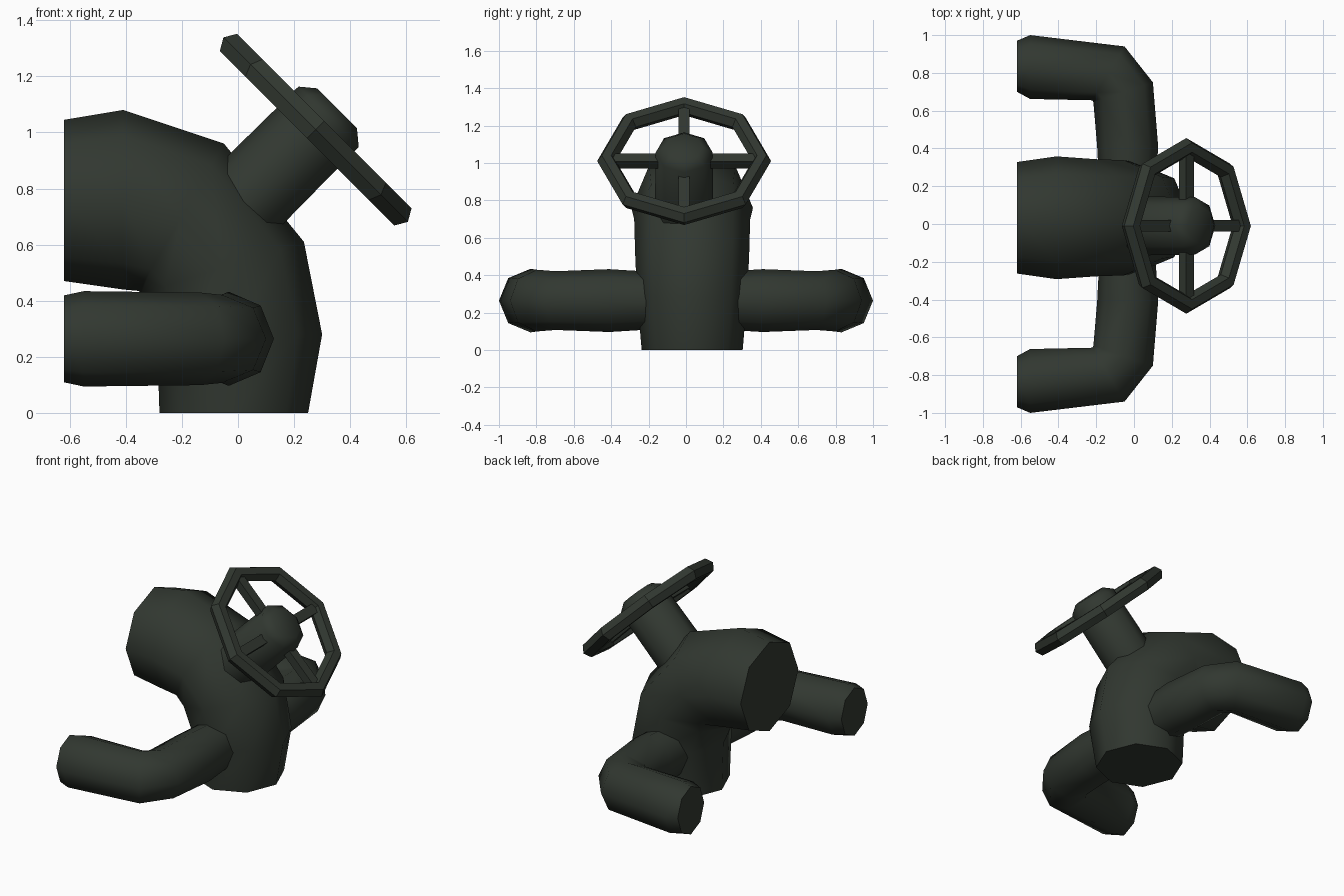
import bpy, bmesh, math
from mathutils import Vector, Matrix

if "Cube" in bpy.data.objects:
    bpy.data.objects.remove(bpy.data.objects["Cube"])

paint = bpy.data.materials.new("dark green paint")
paint.diffuse_color = (0.031, 0.039, 0.030, 1)
paint.use_nodes = True
paint.node_tree.nodes["Principled BSDF"].inputs["Base Color"].default_value = paint.diffuse_color


def finish(name, bm, angle=50):
    """Turn a bmesh into a named, painted object, smooth except at sharp edges."""
    bmesh.ops.recalc_face_normals(bm, faces=bm.faces)
    me = bpy.data.meshes.new(name)
    bm.to_mesh(me)
    bm.free()
    for p in me.polygons:
        p.use_smooth = True
    me.set_sharp_from_angle(angle=math.radians(angle))
    me.materials.append(paint)
    ob = bpy.data.objects.new(name, me)
    bpy.context.collection.objects.link(ob)
    return ob


def skin(bm, rings, closed=False):
    """Bridge successive vertex rings, capping the ends unless closed."""
    n = len(rings[0])
    pairs = list(zip(rings, rings[1:])) + ([(rings[-1], rings[0])] if closed else [])
    for a, b in pairs:
        for i in range(n):
            j = (i + 1) % n
            bm.faces.new((a[i], a[j], b[j], b[i]))
    if not closed:
        bm.faces.new(rings[0])
        bm.faces.new(rings[-1])


def tube(name, stations, side, sides=8):
    """Pipe through rings given by inner point, outer point and half width along side."""
    bm = bmesh.new()
    rings = []
    for inner, outer, half in stations:
        mid, arm = (Vector(inner) + Vector(outer)) / 2, (Vector(outer) - Vector(inner)) / 2
        rings.append([bm.verts.new(mid + arm * math.cos(t) + Vector(side) * half * math.sin(t))
                      for t in (math.tau * i / sides for i in range(sides))])
    skin(bm, rings)
    return finish(name, bm)


# Main elbow pipe: (inner x, z), (outer x, z), half width
main = [((-.28, 0), (.25, 0), .27), ((-.29, .30), (.30, .28), .295),
        ((-.345, .425), (.235, .61), .305), ((-.355, .435), (-.05, .96), .31),
        ((-.41, .44), (-.41, 1.08), .325), ((-.62, .47), (-.62, 1.045), .295)]
CY = .033
tube("main_pipe", [((a[0], CY, a[1]), (b[0], CY, b[1]), h) for a, b, h in main], (0, 1, 0))

# Side elbow pipes, mirrored: (inner x, y), (outer x, y), half height
branch = [((-.18, .12), (.11, .12), .15), ((-.195, .41), (.128, .41), .168),
          ((-.215, .645), (.10, .75), .157), ((-.22, .655), (-.05, .94), .165),
          ((-.55, .662), (-.55, 1.0), .17), ((-.62, .70), (-.62, .97), .155)]
CZ = .264
for name, s in (("left_side_pipe", 1), ("right_side_pipe", -1)):
    tube(name, [((a[0], s * a[1], CZ), (b[0], s * b[1], CZ), h) for a, b, h in branch], (0, 0, 1))

# Valve frame: local z runs along the stem, tilted 45 degrees towards +x
frame = Matrix.Translation((.277, -.01, 1.01)) @ Matrix.Rotation(math.radians(45), 4, 'Y')

# Stem and bevelled hub
bm = bmesh.new()
skin(bm, [[bm.verts.new((r * math.cos(math.tau * i / 8), r * math.sin(math.tau * i / 8), z))
           for i in range(8)] for z, r in ((-.42, .157), (.065, .152), (.108, .1))])
finish("valve_stem", bm).matrix_world = frame

# Octagonal handwheel rim with hexagonal section
bm = bmesh.new()
rings = []
for i in range(8):
    a = math.tau * i / 8
    ring = []
    for k in range(6):
        t = math.tau * k / 6
        r = .415 + .05 * math.cos(t)
        ring.append(bm.verts.new((r * math.cos(a), r * math.sin(a), .05 * math.sin(t))))
    rings.append(ring)
skin(bm, rings, closed=True)
finish("handwheel_rim", bm, 30).matrix_world = frame

# Four spokes as two crossing bars
for name, size in (("spokes_upright", (.78, .06, .052)), ("spokes_across", (.06, .78, .052))):
    bm = bmesh.new()
    bmesh.ops.create_cube(bm, size=1)
    bmesh.ops.scale(bm, vec=size, verts=bm.verts)
    finish(name, bm, 30).matrix_world = frame
